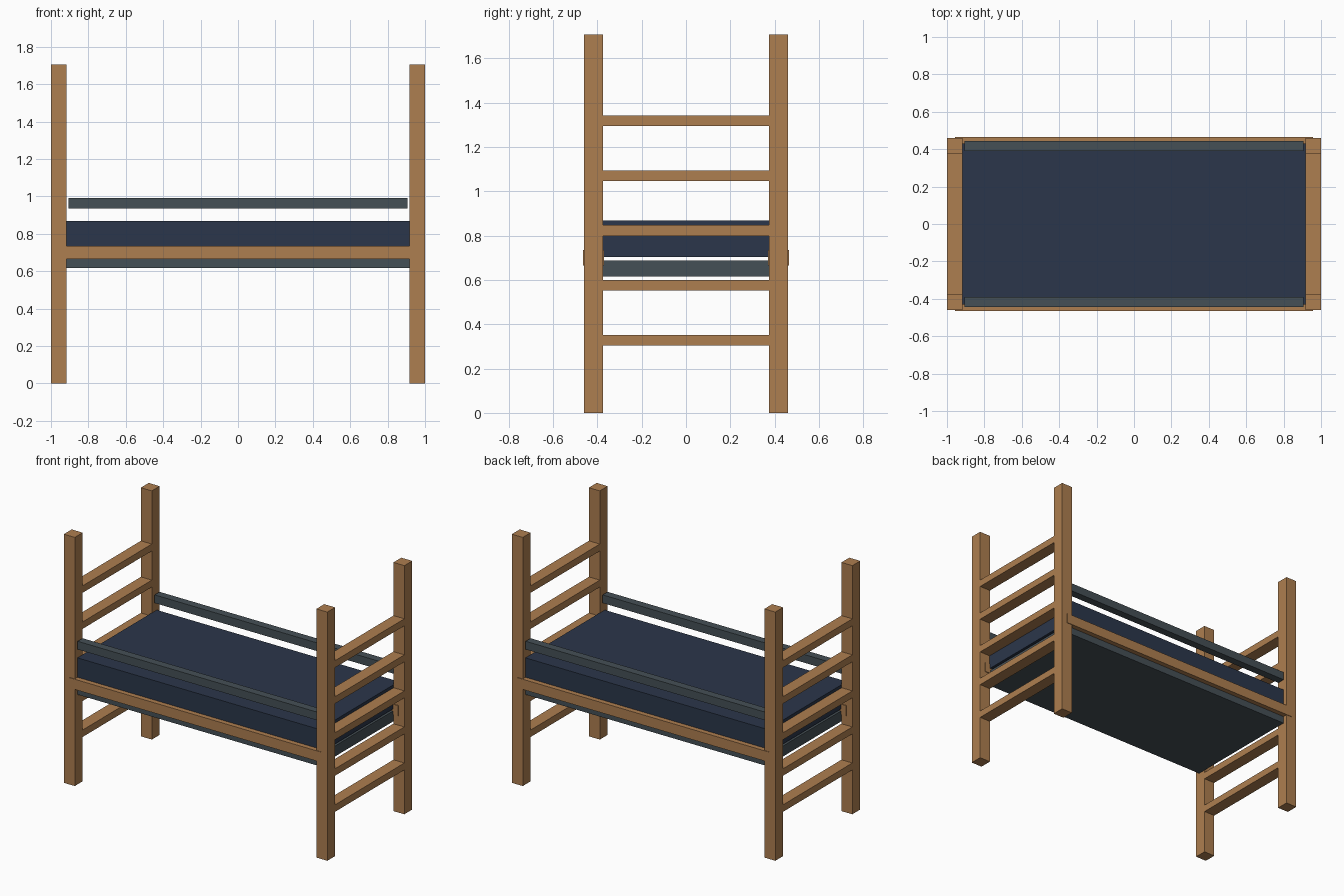
import bpy

if "Cube" in bpy.data.objects:
    bpy.data.objects.remove(bpy.data.objects["Cube"])


def material(name, rgb):
    m = bpy.data.materials.new(name)
    m.diffuse_color = (*rgb, 1)
    m.use_nodes = True
    m.node_tree.nodes["Principled BSDF"].inputs["Base Color"].default_value = m.diffuse_color
    return m


wood = material("wood", (0.42, 0.21, 0.08))
navy = material("navy_fabric", (0.024, 0.037, 0.069))
slate = material("slate_paint", (0.06, 0.08, 0.093))


def box(name, x, y, z, mat):
    """Box from (min, max) ranges along each axis."""
    lo, hi = zip(x, y, z)
    bpy.ops.mesh.primitive_cube_add(size=1, location=[(a + b) / 2 for a, b in zip(lo, hi)])
    ob = bpy.context.object
    ob.name = name
    ob.scale = [b - a for a, b in zip(lo, hi)]
    bpy.ops.object.transform_apply(location=False, rotation=False, scale=True)
    ob.data.materials.append(mat)
    return ob


def span(sign, inner, outer):
    return sorted((sign * inner, sign * outer))


for sx, end in ((-1, "left"), (1, "right")):
    # Corner posts
    for sy, side in ((-1, "front"), (1, "back")):
        box(f"{side}_{end}_post", span(sx, 0.917, 1.0), span(sy, 0.375, 0.46), (0, 1.706), wood)
    # Ladder rungs between the posts
    for i in range(5):
        zc = 0.328 + 0.2473 * i
        box(f"{end}_rung_{i + 1}", span(sx, 0.917, 1.0), (-0.38, 0.38), (zc - 0.024, zc + 0.024), wood)

for sy, side in ((-1, "front"), (1, "back")):
    # Long bed rails and floating guard rails
    box(f"{side}_bed_rail", (-0.957, 0.957), span(sy, 0.37, 0.464), (0.665, 0.735), wood)
    box(f"{side}_guard_rail", (-0.906, 0.906), span(sy, 0.39, 0.444), (0.934, 0.99), slate)

# Base panel and mattress
box("base_panel", (-0.917, 0.917), (-0.43, 0.43), (0.616, 0.688), slate)
box("mattress", (-0.919, 0.919), (-0.43, 0.43), (0.703, 0.868), navy)
